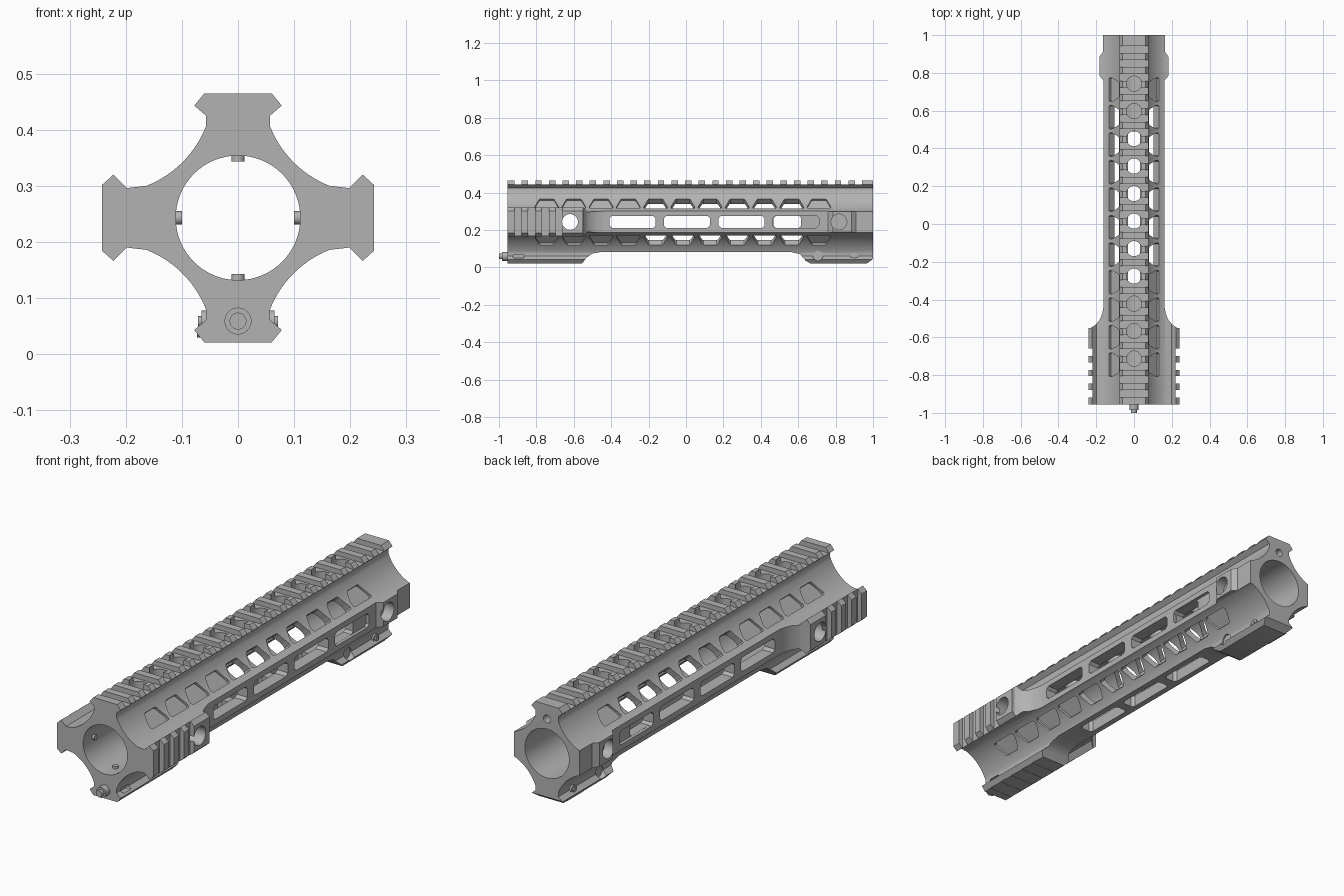
import bpy, bmesh, math
from mathutils import Matrix, Vector

if "Cube" in bpy.data.objects:
    bpy.data.objects.remove(bpy.data.objects["Cube"], do_unlink=True)

CZ = 0.243                      # height of the bore axis
FRONT, BACK = -0.955, 1.0
PITCH, GAP = 0.0728, 0.0385     # rail slot spacing and width
X, Y, Z = Vector((1, 0, 0)), Vector((0, 1, 0)), Vector((0, 0, 1))

metal = bpy.data.materials.new("grey_metal")
metal.use_nodes = True
metal.diffuse_color = (0.45, 0.45, 0.45, 1)
metal.node_tree.nodes["Principled BSDF"].inputs["Base Color"].default_value = (0.45, 0.45, 0.45, 1)


def prism(bm, pts, origin, u, v, w, depth):
    """Outline in the u, v plane, extruded by depth along w."""
    vs = [bm.verts.new(Vector(origin) + u * a + v * b) for a, b in pts]
    face = bm.faces.new(vs)
    ext = bmesh.ops.extrude_face_region(bm, geom=[face])
    moved = [g for g in ext["geom"] if isinstance(g, bmesh.types.BMVert)]
    bmesh.ops.translate(bm, verts=moved, vec=w * depth)


def circle(r, n=32):
    return [(r * math.cos(math.tau * i / n), r * math.sin(math.tau * i / n)) for i in range(n)]


def rect(a, b, c=0.0):
    """Rectangle with half sizes a, b and optional cut corners."""
    if not c:
        return [(-a, -b), (a, -b), (a, b), (-a, b)]
    return [(-a + c, -b), (a - c, -b), (a, -b + c), (a, b - c),
            (a - c, b), (-a + c, b), (-a, b - c), (-a, -b + c)]


def make(name, bm):
    bmesh.ops.recalc_face_normals(bm, faces=bm.faces[:])
    me = bpy.data.meshes.new(name)
    bm.to_mesh(me)
    bm.free()
    me.materials.append(metal)
    ob = bpy.data.objects.new(name, me)
    bpy.context.scene.collection.objects.link(ob)
    return ob


def smooth(ob):
    bpy.ops.object.select_all(action="DESELECT")
    ob.select_set(True)
    bpy.context.view_layer.objects.active = ob
    bpy.ops.object.shade_smooth_by_angle(angle=math.radians(30))


cutters = []


def cut(ob, bm):
    tool = make("cutter", bm)
    tool.hide_render = True
    mod = ob.modifiers.new("cut", "BOOLEAN")
    mod.operation, mod.solver, mod.object = "DIFFERENCE", "EXACT", tool
    cutters.append(tool)


# Body: one quarter of the four-rail section, mirrored to a full outline
arc = []
for i in range(15):
    t = math.radians(201.5 + (248.5 - 201.5) * i / 14)
    arc.append((0.232 + 0.188 * math.cos(t), 0.232 + 0.188 * math.sin(t)))
quarter = [(0.06, 0.222), (0.078, 0.2), (0.057, 0.182)] + arc + \
          [(0.198, 0.053), (0.222, 0.077), (0.242, 0.059)]
lower = [(x, -z) for x, z in reversed(quarter)]
right_half = quarter + lower
outline = right_half + [(-x, z) for x, z in reversed(right_half)]
bm = bmesh.new()
prism(bm, outline, (0, FRONT, CZ), X, Z, Y, BACK - FRONT)
body = make("handguard_body", bm)

# Bore
bm = bmesh.new()
prism(bm, circle(0.111, 64), (0, -1.2, CZ), X, Z, Y, 2.5)
cut(body, bm)

# Side trimming: rail block at the front, slim middle, swelling at the back
side = [(0.3, -0.55), (0.228, -0.55), (0.205, -0.535), (0.18, -0.505), (0.167, -0.47),
        (0.162, -0.44), (0.162, 0.76), (0.183, 0.785), (0.183, 0.885), (0.165, 0.91),
        (0.165, 1.1), (0.3, 1.1)]
bm = bmesh.new()
for s in (1, -1):
    prism(bm, side, (0, 0, -0.1), X * s, Y, Z, 0.7)
cut(body, bm)

# Underside trimming between front rail and rear clamp block
under = [(-0.555, -0.1), (-0.555, 0.022), (-0.53, 0.053), (-0.5, 0.074), (-0.45, 0.083),
         (0.56, 0.083), (0.61, 0.07), (0.64, 0.035), (0.68, 0.013), (0.955, 0.013),
         (1.1, 0.115), (1.1, -0.1)]
bm = bmesh.new()
prism(bm, under, (-0.4, 0, 0), Y, Z, X, 0.8)
cut(body, bm)

# Rail cross slots: full length on top, front only on the sides and below
bm = bmesh.new()
for k in range(26):
    y = -0.898 + PITCH * k
    prism(bm, rect(GAP / 2, 0.12), (0, y, CZ + 0.2), Y, X, Z, 0.1)
    if k < 4:
        for s in (1, -1):
            prism(bm, rect(GAP / 2, 0.1), (0.221 * s, y, CZ), Y, Z, X * s, 0.1)
    if k < 5:
        prism(bm, rect(GAP / 2, 0.12), (0, y, CZ - 0.221), Y, X, -Z, 0.1)
cut(body, bm)

# Diagonal windows: open in the middle, shallow pockets near the ends
window = [(-0.058, -0.037), (0.058, -0.037), (0.064, -0.028), (0.06, -0.012), (0.042, 0.031),
          (0.035, 0.037), (-0.035, 0.037), (-0.042, 0.031), (-0.06, -0.012), (-0.064, -0.028)]
bm = bmesh.new()
for k in range(11):
    y = -0.745 + 2 * PITCH * k
    start = 0.085 if 4 <= k <= 9 else 0.13
    for sx in (1, -1):
        for sz in (1, -1):
            out = Vector((sx, 0, sz)).normalized()
            up = Vector((-sx, 0, sz)).normalized()
            prism(bm, window, Vector((0, y, CZ)) + out * start - up * 0.006, Y, up, out, 0.1)
cut(body, bm)

# Round holes along the top rail, accessory slots below, sling sockets
bm = bmesh.new()
for k in range(11):
    prism(bm, circle(0.04), (0, -0.713 + 2 * PITCH * k, CZ + 0.08), X, Y, Z, 0.2)
for y in (-0.21, 0.078, 0.368):
    prism(bm, rect(0.122, 0.032, 0.012), (0, y, CZ - 0.08), Y, X, -Z, 0.2)
for s in (1, -1):
    prism(bm, circle(0.042), (0.08 * s, -0.62, CZ), Y, Z, X * s, 0.2)
    prism(bm, circle(0.042), (0.135 * s, 0.818, CZ), Y, Z, X * s, 0.1)
    for y in (-0.286, 0.005, 0.297):
        prism(bm, rect(0.122, 0.032, 0.012), (0.08 * s, y, CZ), Y, Z, X * s, 0.2)
    prism(bm, rect(0.122, 0.032, 0.012), (0.148 * s, 0.588, CZ), Y, Z, X * s, 0.1)
    prism(bm, rect(0.03, 0.01, 0.005), (0.045 * s, -0.895, 0.06), Y, Z, X * s, 0.1)
    prism(bm, circle(0.027), (0.052 * s, 0.705, 0.062), Y, Z, X * s, 0.06)
cut(body, bm)

# Open part of the rear side slots and keyhole notch under the top rail
bm = bmesh.new()
for s in (1, -1):
    prism(bm, rect(0.074, 0.0315, 0.011), (0.08 * s, 0.5415, CZ), Y, Z, X * s, 0.2)
prism(bm, circle(0.018, 20), (0, 0.93, 0.4), X, Z, Y, 0.2)
cut(body, bm)

# Bake the cuts and remove the cutters
dg = bpy.context.evaluated_depsgraph_get()
baked = bpy.data.meshes.new_from_object(body.evaluated_get(dg))
body.modifiers.clear()
body.data = baked
baked.materials.clear()
baked.materials.append(metal)
for tool in cutters:
    bpy.data.objects.remove(tool, do_unlink=True)
smooth(body)

# Front screw in the lower rail
bm = bmesh.new()
prism(bm, circle(0.024), (0, -0.985, 0.059), X, Z, Y, 0.06)
prism(bm, circle(0.015), (0, -1.0, 0.059), X, Z, Y, 0.03)
smooth(make("front_screw", bm))

# Four short pegs reaching into the bore
bm = bmesh.new()
for d, t in ((X, Z), (-X, Z), (Z, X), (-Z, X)):
    prism(bm, circle(0.012, 20), Vector((0, -0.88, CZ)) + d * 0.1, Y, t, d, 0.02)
smooth(make("bore_pegs", bm))

# Clamp screws and nut plate on the rear block
bm = bmesh.new()
for s in (1, -1):
    prism(bm, circle(0.02), (0.045 * s, 0.9, 0.058), Y, Z, X * s, 0.02)
    prism(bm, circle(0.01, 20), (0.06 * s, 0.9, 0.058), Y, Z, X * s, 0.011)
smooth(make("clamp_screws", bm))
bm = bmesh.new()
prism(bm, rect(0.065, 0.008, 0.004), (-0.045, 0.9, 0.038), Y, Z, -X, 0.028)
make("clamp_plate", bm)
